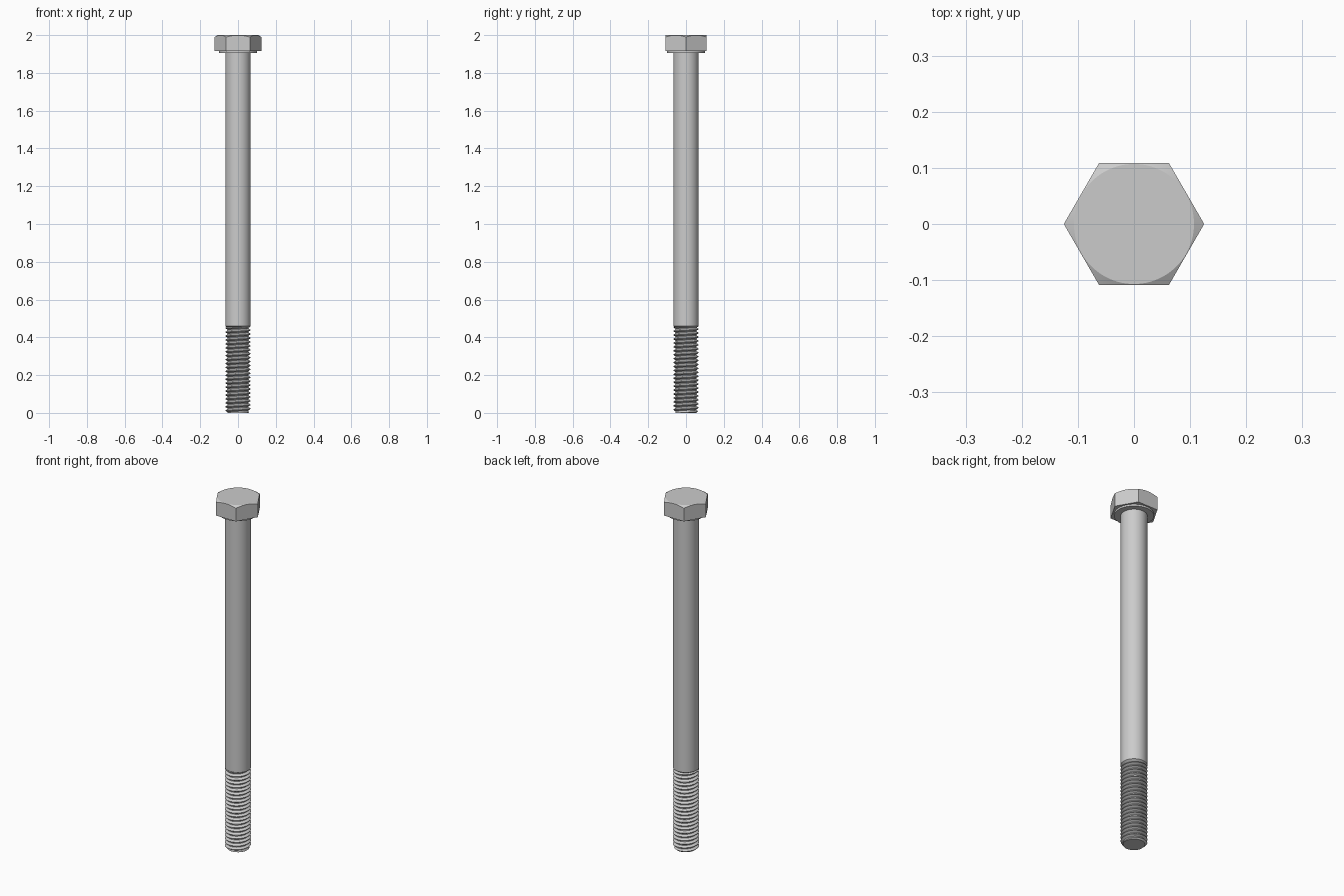
import bpy, bmesh, math
from math import pi, cos, sin

if "Cube" in bpy.data.objects:
    bpy.data.objects.remove(bpy.data.objects["Cube"])

R, MINOR, PITCH, THREAD_TOP = 0.067, 0.0545, 0.0208, 0.455
SEG = 96


def finish(bm, name, angle=30):
    bmesh.ops.remove_doubles(bm, verts=bm.verts, dist=1e-5)
    bmesh.ops.recalc_face_normals(bm, faces=bm.faces)
    mesh = bpy.data.meshes.new(name)
    bm.to_mesh(mesh)
    bm.free()
    ob = bpy.data.objects.new(name, mesh)
    bpy.context.collection.objects.link(ob)
    bpy.ops.object.select_all(action='DESELECT')
    ob.select_set(True)
    bpy.context.view_layer.objects.active = ob
    bpy.ops.object.shade_smooth_by_angle(angle=math.radians(angle))
    return ob


def stacked(name, rings, angle=30):
    """Closed solid from rings; each ring is a function angle -> (radius, z)."""
    bm = bmesh.new()
    loops = []
    for ring in rings:
        loop = []
        for i in range(SEG):
            a = 2 * pi * i / SEG
            r, z = ring(a)
            loop.append(bm.verts.new((r * cos(a), r * sin(a), z)))
        loops.append(loop)
    for lo, hi in zip(loops, loops[1:]):
        for i in range(SEG):
            j = (i + 1) % SEG
            bm.faces.new((lo[i], lo[j], hi[j], hi[i]))
    bm.faces.new(loops[0][::-1])
    bm.faces.new(loops[-1])
    return finish(bm, name, angle)


def circle(r, z):
    return lambda a: (r, z)


# Hex head with a conical chamfer on its top corners
APOTHEM, CHAMFER_R = 0.1083, 0.107


def hex_r(a):
    return APOTHEM / cos(a % (pi / 3) - pi / 6)


stacked("hex_head", [
    lambda a: (hex_r(a), 1.915),
    lambda a: (hex_r(a), 2 - (hex_r(a) - CHAMFER_R) * math.tan(pi / 6)),
    circle(CHAMFER_R, 2.0)], 20)

# Washer face under the head
stacked("washer_face", [circle(0.1, 1.905), circle(0.1, 1.917)])

# Plain shank with a short taper into the thread
stacked("shank", [circle(MINOR, THREAD_TOP - 0.005), circle(R, THREAD_TOP + 0.004),
                  circle(R, 1.91)])

# Helical thread: (fraction of pitch, radius)
PROFILE = [(0, R), (0.125, R), (0.5, MINOR), (0.66, MINOR), (1, R)]


def thread_r(phase):
    phase %= 1
    for (p0, r0), (p1, r1) in zip(PROFILE, PROFILE[1:]):
        if phase <= p1:
            return r0 + (r1 - r0) * (phase - p0) / (p1 - p0)


bm = bmesh.new()
N = 64
turns = math.ceil(THREAD_TOP / PITCH) + 1
cols = []
for i in range(N + 1):
    turn = i / N
    a = 2 * pi * turn
    col = []
    for k in range(-2, turns):
        for frac, _ in PROFILE[:-1]:
            z = min(max((k + turn + frac) * PITCH, 0), THREAD_TOP)
            r = min(thread_r(z / PITCH - turn + 1e-9), 0.056 + z)
            col.append(bm.verts.new((r * cos(a), r * sin(a), z)))
    cols.append(col)
for c, d in zip(cols, cols[1:]):
    for j in range(len(c) - 1):
        bm.faces.new((c[j], d[j], d[j + 1], c[j + 1]))
# Weld the clamped ends; the last column continues one pitch above the first
bmesh.ops.remove_doubles(bm, verts=bm.verts, dist=1e-5)
bmesh.ops.holes_fill(bm, edges=[e for e in bm.edges if e.is_boundary], sides=0)
finish(bm, "thread")
